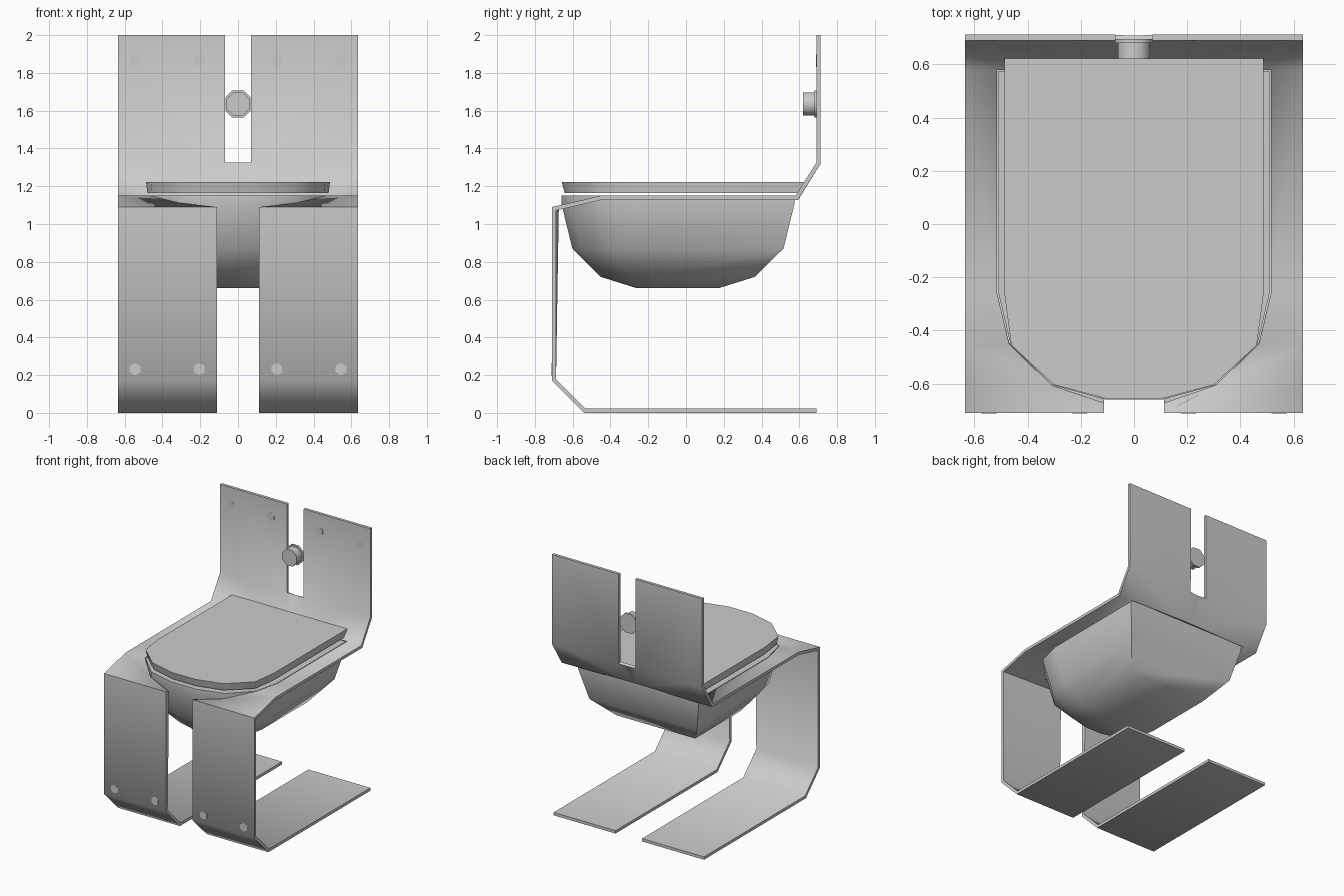
import bpy, bmesh, math
from mathutils import Matrix

cube = bpy.data.objects.get("Cube")
if cube:
    bpy.data.objects.remove(cube)

grey = bpy.data.materials.new("plain grey")
grey.use_nodes = True
colour = (0.6, 0.6, 0.6, 1)
grey.diffuse_color = colour
grey.node_tree.nodes["Principled BSDF"].inputs["Base Color"].default_value = colour


def finish(name, bm, angle=62, recalc=True):
    if recalc:
        bmesh.ops.recalc_face_normals(bm, faces=bm.faces)
    mesh = bpy.data.meshes.new(name)
    bm.to_mesh(mesh)
    bm.free()
    obj = bpy.data.objects.new(name, mesh)
    bpy.context.collection.objects.link(obj)
    mesh.materials.append(grey)
    bpy.ops.object.select_all(action='DESELECT')
    obj.select_set(True)
    bpy.context.view_layer.objects.active = obj
    bpy.ops.object.shade_smooth_by_angle(angle=math.radians(angle))
    return obj


def loft(name, half, rings):
    """Close a mirrored half outline and loft it through (z, x scale, y scale) rings."""
    outline = half + [(-x, y) for x, y in reversed(half)]
    cy = -0.045
    bm = bmesh.new()
    loops = [[bm.verts.new((x * sx, cy + (y - cy) * sy, z)) for x, y in outline]
             for z, sx, sy in rings]
    n = len(outline)
    for a, b in zip(loops, loops[1:]):
        for i in range(n):
            j = (i + 1) % n
            bm.faces.new((a[i], a[j], b[j], b[i]))
    bm.faces.new(loops[0])
    bm.faces.new(loops[-1])
    return finish(name, bm)


def disc(bm, x, y0, y1, z, radius, sides, turn=0):
    """Prism lying along y."""
    place = (Matrix.Translation((x, (y0 + y1) / 2, z)) @ Matrix.Rotation(turn, 4, 'Y')
             @ Matrix.Rotation(math.pi / 2, 4, 'X'))
    bmesh.ops.create_cone(bm, cap_ends=True, segments=sides, radius1=radius,
                          radius2=radius, depth=y1 - y0, matrix=place)


# Bent sheet frame: rows of (y, z, x columns) from foot to top of backrest
EDGE, SLOT, HOLE, LEG = 0.635, 0.07, 0.515, 0.112
rows = [
    (0.69, 0, [LEG]), (-0.54, 0, [LEG]), (-0.71, 0.17, [LEG]), (-0.71, 1.09, [LEG]),
    (-0.61, 1.112, [0.31]), (-0.45, 1.15, [0.47]), (-0.26, 1.15, [HOLE]),
    (0.58, 1.15, [0, SLOT, HOLE]), (0.69, 1.325, [0, SLOT, HOLE]), (0.69, 2, [SLOT, HOLE]),
]
bm = bmesh.new()
grid = [{x: bm.verts.new((x, y, z)) for x in cols + [EDGE]} for y, z, cols in rows]
for a, b in zip(grid, grid[1:]):
    ka, kb = sorted(a), sorted(b)
    n = min(len(ka), len(kb))
    ka, kb = ka[-n:], kb[-n:]
    for i in range(n - 1):
        bm.faces.new((a[ka[i]], a[ka[i + 1]], b[kb[i + 1]], b[kb[i]]))
frame = finish("bent_sheet_frame", bm, recalc=False)
mirror = frame.modifiers.new("mirror", 'MIRROR')
mirror.use_clip = True
solid = frame.modifiers.new("thickness", 'SOLIDIFY')
solid.thickness = 0.022
solid.offset = -1
solid.use_even_offset = True
# keep the sharpness modifier, if any, after the geometry
bpy.ops.object.modifier_apply(modifier="mirror")
bpy.ops.object.modifier_apply(modifier="thickness")
bpy.ops.object.shade_smooth_by_angle(angle=math.radians(62))

# Bowl hanging in the seat opening
loft("bowl", [(0.51, 0.575), (0.51, -0.26), (0.465, -0.45), (0.31, -0.605), (0.11, -0.66)],
     [(1.15, 1, 1), (1.11, 1, 1), (0.87, 0.89, 0.905), (0.72, 0.65, 0.66), (0.66, 0.22, 0.35)])

# Lid floating just above the bowl
loft("lid", [(0.487, 0.622), (0.487, -0.265), (0.462, -0.455), (0.3, -0.605), (0.1, -0.658)],
     [(1.165, 0.985, 0.975), (1.222, 1, 1)])

# Flush button in the backrest slot
bm = bmesh.new()
disc(bm, 0, 0.62, 0.685, 1.635, 0.066, 8, math.pi / 8)
disc(bm, 0, 0.68, 0.695, 1.635, 0.078, 8, math.pi / 8)
finish("flush_button", bm)

# Bolt heads on the legs and backrest
bm = bmesh.new()
for side in (-1, 1):
    for x in (0.205, 0.545):
        disc(bm, side * x, -0.712, -0.705, 0.232, 0.033, 6)
        disc(bm, side * x, 0.688, 0.695, 1.865, 0.033, 6)
finish("bolt_heads", bm)
